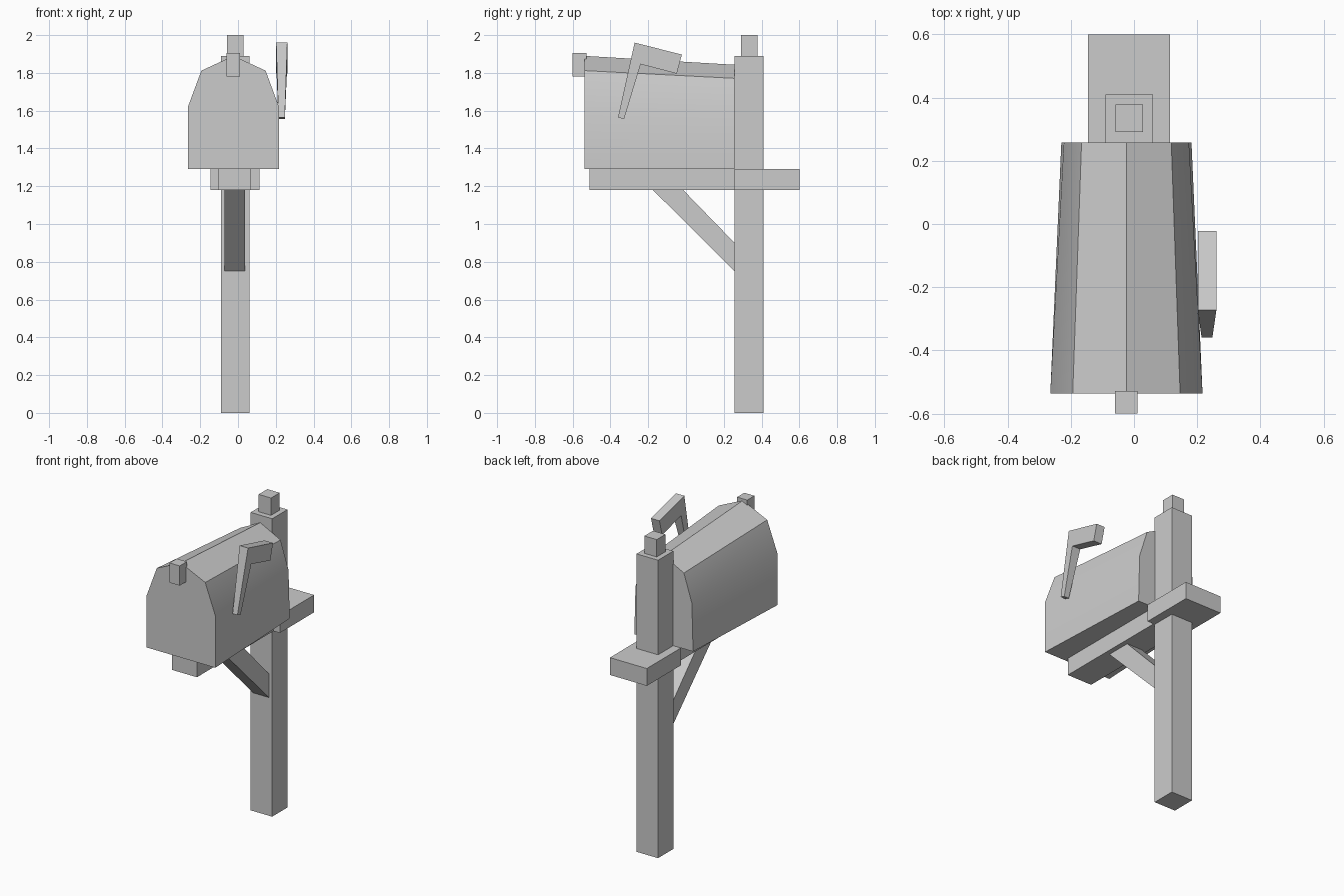
import bpy
import math

cube = bpy.data.objects.get("Cube")
if cube:
    bpy.data.objects.remove(cube, do_unlink=True)

# One plain grey for every part
GREY = (0.6, 0.6, 0.6, 1)
grey = bpy.data.materials.new("plain_grey")
grey.use_nodes = True
grey.diffuse_color = GREY
grey.node_tree.nodes["Principled BSDF"].inputs["Base Color"].default_value = GREY


def loft(name, start, end):
    """Close a solid between two matching outlines."""
    n = len(start)
    faces = [list(range(n))[::-1], list(range(n, 2 * n))]
    faces += [[i, (i + 1) % n, n + (i + 1) % n, n + i] for i in range(n)]
    mesh = bpy.data.meshes.new(name)
    mesh.from_pydata(start + end, [], faces)
    mesh.materials.append(grey)
    obj = bpy.data.objects.new(name, mesh)
    bpy.context.collection.objects.link(obj)
    # Consistent outward normals
    bpy.ops.object.select_all(action="DESELECT")
    bpy.context.view_layer.objects.active = obj
    obj.select_set(True)
    bpy.ops.object.mode_set(mode="EDIT")
    bpy.ops.mesh.select_all(action="SELECT")
    bpy.ops.mesh.normals_make_consistent(inside=False)
    bpy.ops.object.mode_set(mode="OBJECT")
    return obj


def block(name, x, y, z):
    """Box from its extents along each axis."""
    ring = [(x[0], y[0]), (x[1], y[0]), (x[1], y[1]), (x[0], y[1])]
    return loft(name, [(a, b, z[0]) for a, b in ring], [(a, b, z[1]) for a, b in ring])


def side_profile(name, outline, x_left, x_right):
    """Extrude a (y, z) outline across x, with x limits per point."""
    return loft(name, [(x, y, z) for x, (y, z) in zip(x_left, outline)],
                [(x, y, z) for x, (y, z) in zip(x_right, outline)])


# Post, cap and shelf
block("post", (-0.091, 0.06), (0.257, 0.41), (0, 1.89))
block("post_cap", (-0.059, 0.028), (0.291, 0.378), (1.89, 2))
block("rear_shelf", (-0.145, 0.114), (0.257, 0.6), (1.18, 1.29))
block("box_support", (-0.106, 0.069), (-0.51, 0.257), (1.18, 1.29))

# Diagonal brace under the support
brace = [(-0.175, 1.18), (-0.015, 1.18), (0.257, 0.9), (0.257, 0.75)]
side_profile("brace", brace, [-0.072] * 4, [0.038] * 4)


# Tapered mailbox body with a faceted arched roof
def box_outline(y, base, wall, shoulder, rise):
    half = [(base, 0), (wall, 0.33 * rise / 0.6), (shoulder, 0.522 * rise / 0.6)]
    right = [(-0.024 + w, y, 1.29 + h) for w, h in half]
    left = [(-0.024 - w, y, 1.29 + h) for w, h in reversed(half)]
    return right + [(-0.024, y, 1.29 + rise)] + left


body = loft("mailbox_body", box_outline(-0.537, 0.241, 0.241, 0.17, 0.6),
            box_outline(0.258, 0.206, 0.198, 0.142, 0.553))
bpy.ops.object.shade_smooth_by_angle(angle=math.radians(40))

# Door knob
block("door_knob", (-0.06, 0.011), (-0.6, -0.528), (1.78, 1.905))

# Raised flag, its arm thinning toward the pivot
flag = [(-0.272, 1.96), (-0.022, 1.897), (-0.049, 1.796),
        (-0.24, 1.846), (-0.328, 1.555), (-0.36, 1.565)]
side_profile("flag", flag, [0.202] * 4 + [0.214] * 2, [0.261] * 4 + [0.248] * 2)
